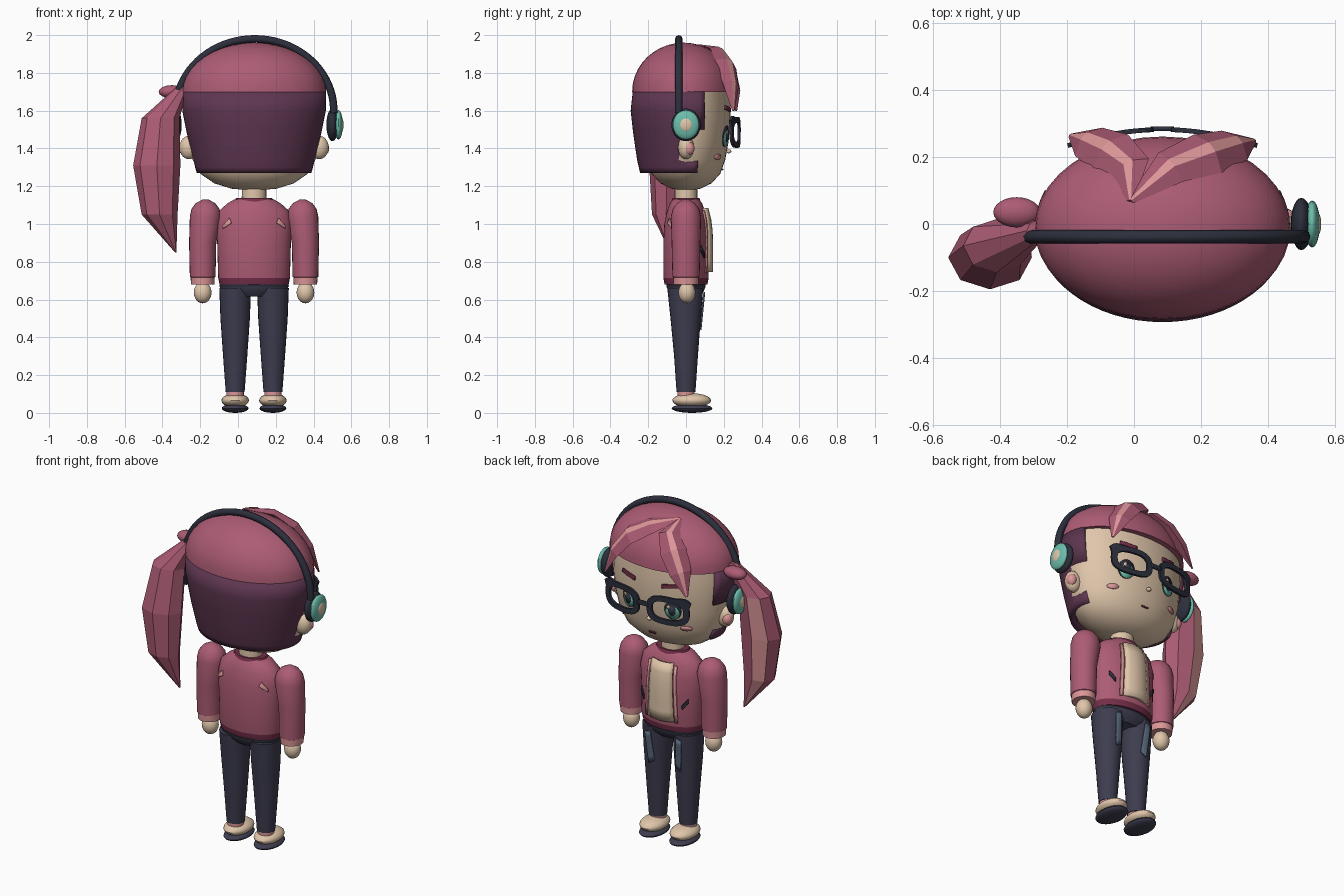
import bpy, bmesh, math
from mathutils import Vector

if "Cube" in bpy.data.objects:
    bpy.data.objects.remove(bpy.data.objects["Cube"])

CX = 0.085  # body centre line


def mat(name, r, g, b):
    m = bpy.data.materials.new(name)
    m.diffuse_color = [((c / 255 + 0.055) / 1.055) ** 2.4 for c in (r, g, b)] + [1]
    m.use_nodes = True
    m.node_tree.nodes["Principled BSDF"].inputs["Base Color"].default_value = m.diffuse_color
    return m


CRIMSON = mat("crimson", 172, 92, 116)
PURPLE = mat("dark_purple", 94, 54, 80)
SKIN = mat("skin_cream", 224, 198, 170)
PINK = mat("light_pink", 220, 150, 152)
NAVY = mat("navy", 62, 61, 80)
BLACK = mat("charcoal", 44, 47, 60)
TEAL = mat("teal", 108, 190, 172)
SLATE = mat("slate", 92, 108, 130)
MAROON = mat("maroon", 116, 46, 72)


def mesh(name, verts, faces, mats, rule=None, smooth=True, thick=0):
    me = bpy.data.meshes.new(name)
    me.from_pydata([tuple(v) for v in verts], [], faces)
    bm = bmesh.new()
    bm.from_mesh(me)
    bmesh.ops.recalc_face_normals(bm, faces=bm.faces)
    bm.to_mesh(me)
    bm.free()
    ob = bpy.data.objects.new(name, me)
    bpy.context.collection.objects.link(ob)
    for m in mats:
        me.materials.append(m)
    for p in me.polygons:
        if rule:
            p.material_index = rule(p.center, p.index)
    if thick:
        s = ob.modifiers.new("thickness", "SOLIDIFY")
        s.thickness, s.offset = abs(thick), (-1 if thick > 0 else 0)
    if smooth:
        bpy.ops.object.select_all(action="DESELECT")
        ob.select_set(True)
        bpy.context.view_layer.objects.active = ob
        bpy.ops.object.shade_smooth_by_angle(angle=math.radians(40))
    return ob


def loft(name, rings, mats, n=32, rule=None, smooth=True, skip=None, thick=0):
    """Stack of ellipses (x, y, z, rx, ry)."""
    v, f = [], []
    for x, y, z, rx, ry in rings:
        for i in range(n):
            a = 2 * math.pi * i / n
            v.append((x + rx * math.cos(a), y + ry * math.sin(a), z))
    for j in range(len(rings) - 1):
        for i in range(n):
            k = (i + 1) % n
            q = (j * n + i, j * n + k, j * n + n + k, j * n + n + i)
            c = sum((Vector(v[t]) for t in q), Vector()) / 4
            if not (skip and skip(c)):
                f.append(q)
    if not skip:
        f += [tuple(range(n)), tuple(range(len(v) - n, len(v)))]
    return mesh(name, v, f, mats, rule, smooth, thick)


def ball(name, c, r, m, lo=-90, steps=10, n=24):
    """Ellipsoid, or its upper part from latitude lo."""
    lat = [math.radians(lo + (89.5 - lo) * i / steps) for i in range(steps + 1)]
    return loft(name, [(c[0], c[1], c[2] + r[2] * math.sin(a), r[0] * math.cos(a) + 1e-4,
                        r[1] * math.cos(a) + 1e-4) for a in lat], [m], n)


def interp(prof, z):
    for a, b in zip(prof, prof[1:]):
        if z <= b[0]:
            t = max(0, (z - a[0]) / (b[0] - a[0]))
            return [p + t * (q - p) for p, q in zip(a, b)]
    return prof[-1]


HEAD = [(1.18, .04, .026), (1.187, .12, .077), (1.215, .21, .135), (1.265, .283, .181), (1.34, .325, .208),
        (1.44, .348, .226), (1.55, .36, .236), (1.65, .365, .234), (1.72, .36, .228)]
TORSO = [(.68, .183, .113), (.715, .19, .12), (.90, .195, .12), (1.0, .2, .115), (1.07, .185, .1),
         (1.11, .14, .085), (1.13, .105, .07)]


def surf(prof, dx, z):
    _, rx, ry = interp(prof, z)
    return ry * math.sqrt(max(0, 1 - (dx / rx) ** 2))


def sheet(name, corners, m, fy, thick=-0.008, n=6):
    """Curved patch from four (dx, z) corners laid on y = fy(dx, z)."""
    a, b, c, d = [Vector(p) for p in corners]
    v, f = [], []
    for j in range(n + 1):
        for i in range(n + 1):
            p = a.lerp(b, i / n).lerp(d.lerp(c, i / n), j / n)
            v.append((CX + p.x, fy(p.x, p.y), p.y))
    for j in range(n):
        for i in range(n):
            k = j * (n + 1) + i
            f.append((k, k + 1, k + n + 2, k + n + 1))
    return mesh(name, v, f, [m], thick=thick)


def spot(name, dx, z, rx, rz, m, off):
    """Oval plate on the face."""
    pts = [(dx, z)] + [(dx + rx * math.cos(t * math.pi / 10), z + rz * math.sin(t * math.pi / 10)) for t in range(20)]
    v = [(CX + x, surf(HEAD, x, h) + off, h) for x, h in pts]
    return mesh(name, v, [(0, i + 1, (i + 1) % 20 + 1) for i in range(20)], [m], thick=-0.004)


def face(off):
    return lambda x, z: surf(HEAD, x, z) + off


def chest(off, sign=1):
    return lambda x, z: sign * (surf(TORSO, x, z) + off)


# Head, hair cap and back hair with cut-away sides
loft("head", [(CX, 0, z, a, b) for z, a, b in HEAD], [SKIN], 40)
ball("hair_cap", (CX, -.012, 1.70), (.382, .273, .26), CRIMSON, lo=0, n=40)
HAIR = [(1.27, .303, .235), (1.30, .312, .242), (1.335, .32, .25), (1.42, .343, .263), (1.50, .36, .274),
        (1.60, .38, .285), (1.702, .381, .274)]
loft("back_hair", [(CX, -.008, z, a, b) for z, a, b in HAIR], [PURPLE], 64, thick=.035,
     skip=lambda c: c.y > (.06 if c.z < 1.335 else .0 if c.z < 1.5 else .095))


# Bangs: two ridged locks with a pale stripe on the ridge
def lock(name, path, widths):
    v, f = [], []
    for i, p in enumerate(path):
        p, w = Vector(p), widths[i]
        t = Vector(path[min(i + 1, 4)]) - Vector(path[max(i - 1, 0)])
        up = (p - Vector((CX, 0, 1.6))).normalized()
        s = t.cross(up).normalized()
        up = s.cross(t).normalized()
        v += [p - s * w, p - s * w * .25 + up * w * .45, p + s * w * .25 + up * w * .45, p + s * w, p - up * w * .5]
    for j in range(4):
        for i in range(5):
            k = (i + 1) % 5
            f.append((j * 5 + i, j * 5 + k, j * 5 + 5 + k, j * 5 + 5 + i))
    f += [(0, 1, 2, 3, 4), (20, 21, 22, 23, 24)]
    mesh(name, v, f, [CRIMSON, PINK], lambda c, i: int(i < 20 and i % 5 == 1), smooth=False)


W = [.012, .06, .075, .06, .008]
lock("bang_right", [(-.01, .07, 1.945), (.11, .17, 1.91), (.22, .21, 1.845), (.30, .235, 1.74), (.36, .25, 1.60)], W)
lock("bang_left", [(-.01, .07, 1.945), (-.01, .17, 1.89), (-.07, .215, 1.82), (-.135, .245, 1.72), (-.19, .265, 1.60)], W)

# Ponytail and hair tie
loft("ponytail", [(-.29, -.02, 1.73, .03, .03), (-.41, -.065, 1.56, .10, .08), (-.43, -.10, 1.31, .125, .095),
                  (-.415, -.105, 1.05, .095, .075), (-.33, -.08, .85, .004, .004)], [CRIMSON, PINK], 8,
     lambda c, i: int(i % 8 == 2 and 8 <= i < 32), smooth=False)
ball("hair_tie", (-.35, .035, 1.70), (.07, .045, .035), CRIMSON)

# Headphone band
cu = bpy.data.curves.new("headband", "CURVE")
cu.dimensions, cu.bevel_depth, cu.bevel_resolution, cu.use_fill_caps = "3D", .02, 2, True
sp = cu.splines.new("POLY")
sp.points.add(40)
for i, p in enumerate(sp.points):
    a = math.radians(-2 + 184 * i / 40)
    p.co = (CX + .004 + .418 * math.cos(a), -.038, 1.60 + .38 * math.sin(a), 1)
band = bpy.data.objects.new("headband", cu)
bpy.context.collection.objects.link(band)
cu.materials.append(BLACK)

for s, side in ((1, "right"), (-1, "left")):
    # Ear cups and ears
    ball("cup_pad_" + side, (CX + s * .415, 0, 1.525), (.032, .078, .087), BLACK)
    ball("cup_shell_" + side, (CX + s * .447, 0, 1.525), (.023, .07, .078), TEAL)
    ball("cup_button_" + side, (CX + s * .462, 0, 1.525), (.012, .035, .038), SKIN)
    ball("ear_" + side, (CX + s * .345, 0, 1.405), (.05, .042, .062), SKIN)
    ball("ear_inner_" + side, (CX + s * .37, .015, 1.40), (.028, .03, .035), PINK)
    # Eyes, brows and cheeks
    spot("eye_" + side, s * .145, 1.465, .046, .056, BLACK, .004)
    spot("iris_" + side, s * .145, 1.452, .038, .042, TEAL, .008)
    spot("pupil_" + side, s * .145, 1.465, .02, .03, NAVY, .012)
    spot("eye_glint_" + side, s * .145 + .016, 1.487, .010, .012, SKIN, .016)
    sheet("brow_" + side, [(s * .09, 1.592), (s * .19, 1.607), (s * .185, 1.628), (s * .09, 1.615)], MAROON, face(.006))
    spot("cheek_" + side, s * .205, 1.355, .03, .015, PINK, .004)
    # Glasses rim, flared at the outer top corner
    v, f = [], []
    for hw, hh in ((.125, .082), (.092, .052)):
        for i in range(24):
            c, d = math.cos(i * math.pi / 12), math.sin(i * math.pi / 12)
            x = s * (.15 + hw * math.copysign(abs(c) ** .7, c))
            z = 1.485 + hh * math.copysign(abs(d) ** .7, d)
            if hw > .1 and c > .3 and d > .3:
                x, z = x + s * .02, z + .012
            v.append((CX + x, .282 - .6 * x * x, z))
    f = [(i, (i + 1) % 24, 24 + (i + 1) % 24, 24 + i) for i in range(24)]
    mesh("glasses_rim_" + side, v, f, [BLACK], thick=-.014, smooth=False)
    # Arm, cuff and hand
    x0, x1 = CX + s * .257, CX + s * .272
    loft("sleeve_" + side, [(x1, 0, .68, .062, .066), (x1, 0, .718, .064, .068), (x1, 0, .72, .068, .072),
                            (x1, 0, .9, .072, .076), (x0, 0, 1.04, .083, .08), (x0, 0, 1.08, .074, .07),
                            (x0, 0, 1.11, .052, .048), (x0, 0, 1.13, .015, .015)], [CRIMSON, PINK], 24,
         lambda c, i: int(c.z < .719))
    ball("hand_" + side, (x1, .005, .637), (.047, .045, .057), SKIN)
    # Leg, sock and shoe
    lx = CX + s * .1
    loft("leg_" + side, [(lx, 0, .11, .05, .05), (lx, 0, .3, .064, .063), (lx, -.002, .5, .078, .08),
                         (lx, -.004, .66, .084, .095)], [NAVY], 24)
    sheet("thigh_patch_" + side, [(s * .07, .46), (s * .105, .44), (s * .12, .63), (s * .085, .64)], SLATE,
          lambda x, z: -.002 + (.06 + (z - .3) * .1) * math.sqrt(max(.1, 1 - ((abs(x) - .1) / .08) ** 2)) + .006)
    loft("sock_" + side, [(lx, 0, .07, .045, .045), (lx, 0, .115, .046, .046)], [PINK], 20)
    ball("shoe_" + side, (lx, .03, .066), (.073, .103, .038), SKIN)
    ball("sole_" + side, (lx, .032, .024), (.071, .108, .024), NAVY)
    # Jacket trims: front edge, pocket slit, back tick
    sheet("front_trim_" + side, [(s * .088, .74), (s * .105, .74), (s * .092, 1.07), (s * .075, 1.07)], PINK, chest(.005))
    sheet("pocket_" + side, [(s * .125, .82), (s * .155, .86), (s * .155, .885), (s * .125, .845)], BLACK, chest(.005))
    sheet("back_tick_" + side, [(s * .12, 1.005), (s * .165, .975), (s * .165, .99), (s * .13, 1.03)], PINK, chest(.005, -1))

sheet("glasses_bridge", [(-.035, 1.487), (.035, 1.487), (.035, 1.51), (-.035, 1.51)], BLACK, lambda x, z: .284, -.014)
sheet("mouth", [(-.02, 1.285), (.02, 1.285), (.022, 1.293), (-.022, 1.293)], MAROON, face(.004))
ball("nose", (CX, .226, 1.385), (.014, .014, .011), SKIN, n=12)

# Neck, jacket, shirt and hips
loft("neck", [(CX, 0, 1.09, .066, .06), (CX, 0, 1.22, .064, .06)], [SKIN], 24)
loft("jacket", [(CX, 0, z, a, b) for z, a, b in TORSO], [CRIMSON, MAROON], 40, lambda c, i: int(c.z < .714))
loft("collar", [(CX, 0, 1.115, .11, .08), (CX, 0, 1.138, .095, .07)], [MAROON], 28)
sheet("shirt", [(-.085, .745), (.085, .745), (.072, 1.085), (-.072, 1.085)], SKIN,
      lambda x, z: surf(TORSO, x, z) + .006 + .018 * (1 - (x / .09) ** 2), .02)
loft("hips", [(CX, 0, .615, .10, .07), (CX, 0, .64, .165, .092), (CX, 0, .67, .184, .104), (CX, 0, .70, .182, .106)],
     [NAVY, BLACK], 36, lambda c, i: int(c.z > .67))
